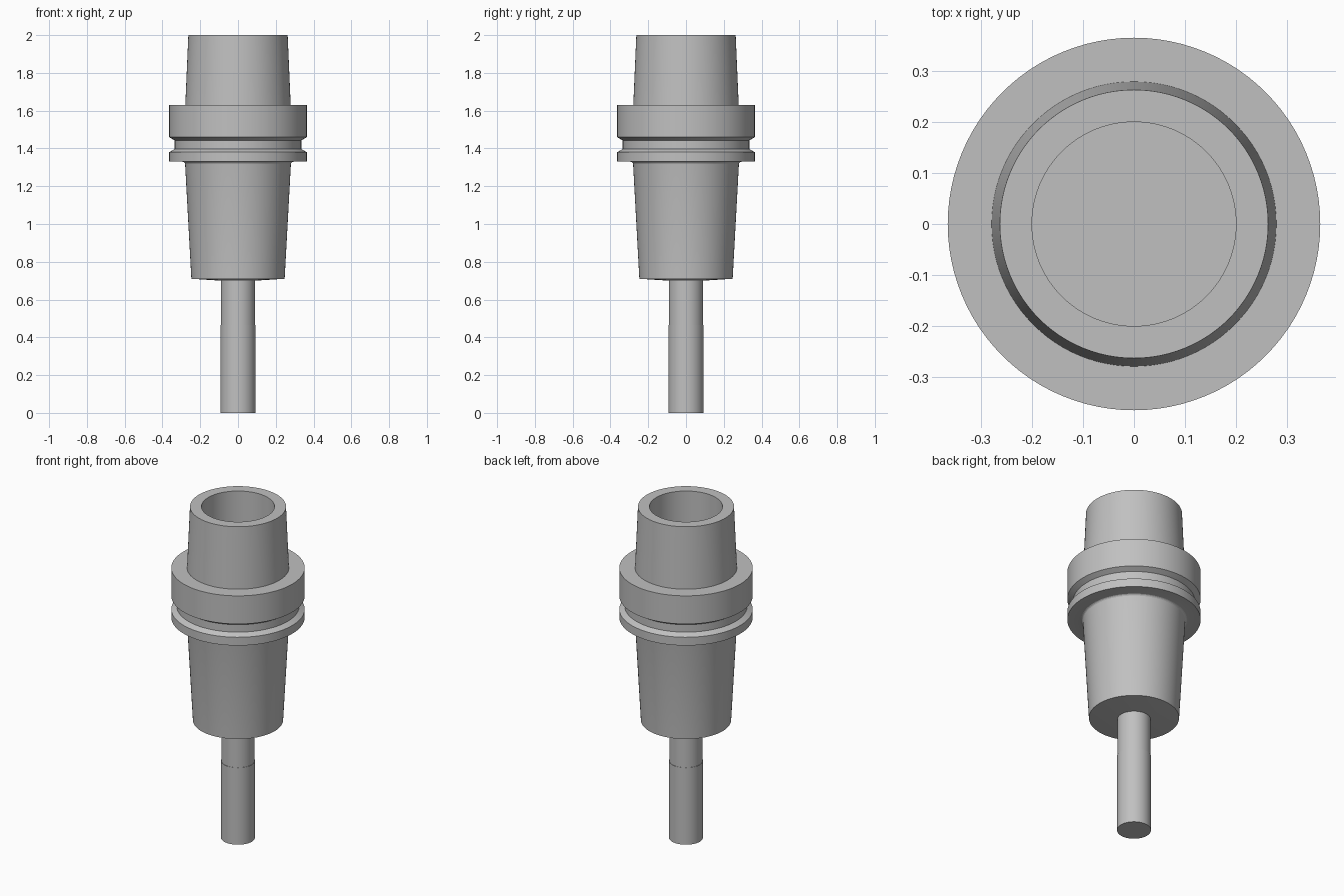
import bpy, bmesh, math

cube = bpy.data.objects.get("Cube")
if cube:
    bpy.data.objects.remove(cube, do_unlink=True)

SEGMENTS = 96

steel = bpy.data.materials.new("grey_steel")
steel.use_nodes = True
colour = (0.53, 0.53, 0.53, 1)
steel.diffuse_color = colour
steel.node_tree.nodes["Principled BSDF"].inputs["Base Color"].default_value = colour


def lathe(name, profile):
    """Turn a (radius, height) profile about the z axis."""
    bm = bmesh.new()
    verts = [bm.verts.new((r, 0, z)) for r, z in profile]
    edges = [bm.edges.new(pair) for pair in zip(verts, verts[1:])]
    bmesh.ops.spin(bm, geom=verts + edges, cent=(0, 0, 0), axis=(0, 0, 1),
                   angle=math.tau, steps=SEGMENTS, use_duplicate=False)
    bmesh.ops.remove_doubles(bm, verts=bm.verts, dist=1e-5)
    bmesh.ops.recalc_face_normals(bm, faces=bm.faces)
    mesh = bpy.data.meshes.new(name)
    bm.to_mesh(mesh)
    bm.free()
    mesh.materials.append(steel)
    obj = bpy.data.objects.new(name, mesh)
    bpy.context.collection.objects.link(obj)
    bpy.ops.object.select_all(action="DESELECT")
    obj.select_set(True)
    bpy.context.view_layer.objects.active = obj
    bpy.ops.object.shade_smooth_by_angle(angle=math.radians(20))
    return obj


# Holder: lower taper, fillet, grooved flange, upper taper and blind bore
fillet = [(0.295 - 0.015 * math.cos(a), 1.315 + 0.015 * math.sin(a))
          for a in (i * math.pi / 8 for i in range(5))]
lathe("tool_holder",
      [(0, 0.70), (0.09, 0.70), (0.247, 0.71)]
      + fillet
      + [(0.365, 1.33), (0.365, 1.38),
         (0.335, 1.397), (0.335, 1.442), (0.365, 1.46),
         (0.365, 1.63), (0.279, 1.63), (0.263, 2.0),
         (0.2, 2.0), (0.2, 1.45), (0, 1.45)])

# Cutter: slim shank with a slightly wider lower body
lathe("cutter_shank",
      [(0, 0), (0.093, 0), (0.093, 0.465), (0.091, 0.465),
       (0.091, 0.705), (0, 0.705)])
